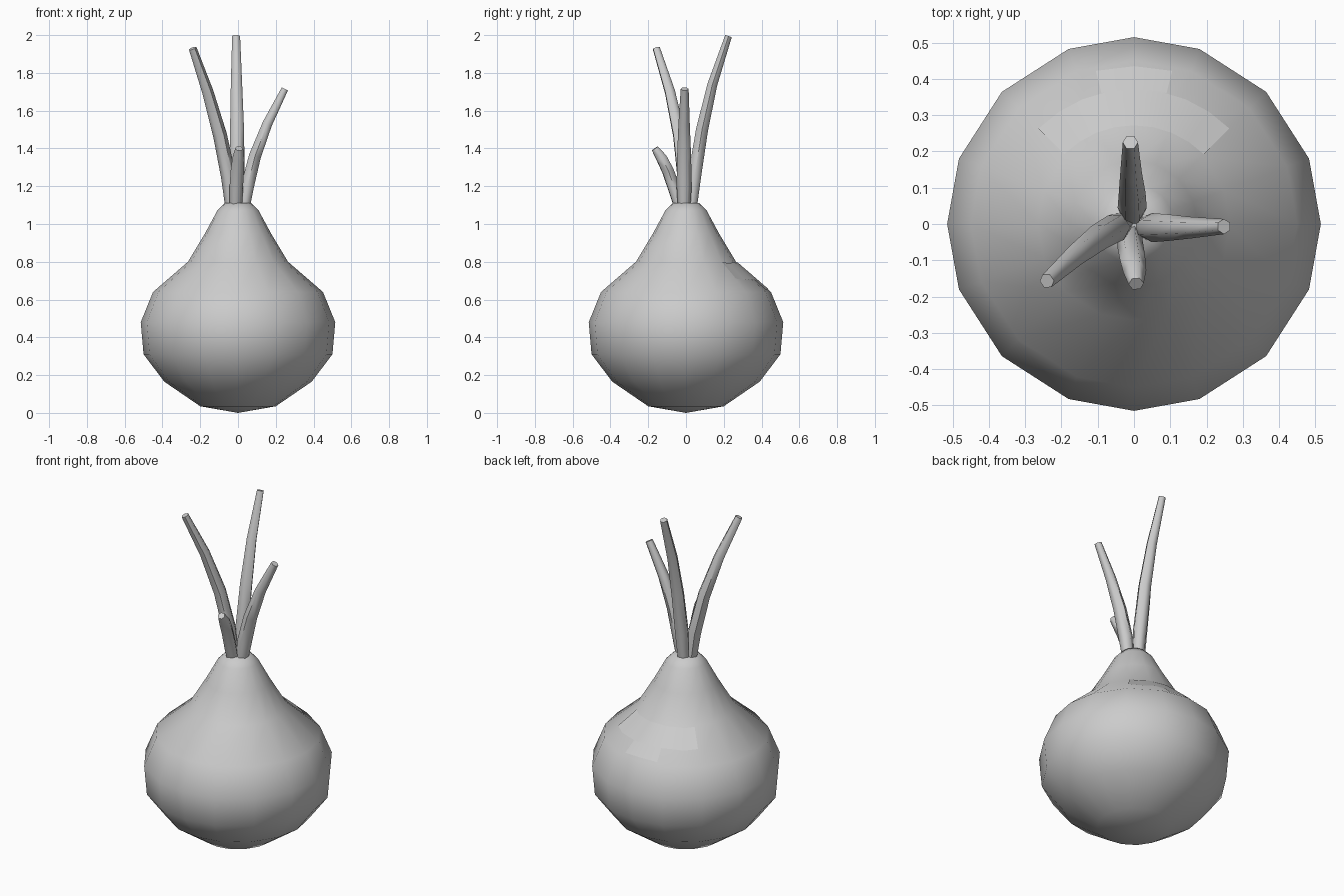
import bpy, bmesh, math
from mathutils import Vector
from mathutils.bvhtree import BVHTree

cube = bpy.data.objects.get("Cube")
if cube:
    bpy.data.objects.remove(cube, do_unlink=True)

GREY = (0.6, 0.6, 0.6, 1)
mat = bpy.data.materials.new("plain_grey")
mat.use_nodes = True
mat.diffuse_color = GREY
bsdf = mat.node_tree.nodes["Principled BSDF"]
bsdf.inputs["Base Color"].default_value = GREY
bsdf.inputs["Roughness"].default_value = 0.8


def add_object(name, data):
    obj = bpy.data.objects.new(name, data)
    bpy.context.collection.objects.link(obj)
    data.materials.append(mat)
    bpy.ops.object.select_all(action="DESELECT")
    obj.select_set(True)
    bpy.context.view_layer.objects.active = obj
    return obj


def finish(name, bm):
    bmesh.ops.recalc_face_normals(bm, faces=bm.faces)
    mesh = bpy.data.meshes.new(name)
    bm.to_mesh(mesh)
    bm.free()
    add_object(name, mesh)
    bpy.ops.object.shade_smooth_by_angle(angle=math.radians(50))


# Bulb: a profile of (radius, height) turned around the z axis
profile = [(0.2, 0.035), (0.39, 0.165), (0.5, 0.31), (0.515, 0.48), (0.45, 0.64),
           (0.265, 0.80), (0.175, 0.95), (0.11, 1.07), (0.07, 1.11)]
angles = [math.radians(90 * q + a) for q in range(4) for a in (0, 20.5, 45, 69.5)]
bm = bmesh.new()
rings = [[bm.verts.new((r * math.cos(a), r * math.sin(a), z)) for a in angles]
         for r, z in profile]
n = len(angles)
for low, high in zip(rings, rings[1:]):
    for i in range(n):
        j = (i + 1) % n
        bm.faces.new((low[i], low[j], high[j], high[i]))
for ring, z in ((rings[0], 0), (rings[-1], 1.115)):
    tip = bm.verts.new((0, 0, z))
    for i in range(n):
        bm.faces.new((ring[i], ring[(i + 1) % n], tip))
bmesh.ops.recalc_face_normals(bm, faces=bm.faces)
surface = BVHTree.FromBMesh(bm)
finish("bulb", bm)

# Patch on the back: a curved band and a tab, laid on the bulb
bm = bmesh.new()


def lay_strip(r_in, r_out, start, end, steps):
    rows = []
    for r in (r_in, (r_in + r_out) / 2, r_out):
        row = []
        for k in range(steps + 1):
            a = math.radians(start + (end - start) * k / steps)
            origin = Vector((r * math.cos(a), r * math.sin(a), 3))
            hit = surface.ray_cast(origin, Vector((0, 0, -1)))
            row.append(bm.verts.new(hit[0] + hit[1] * 0.003))
        rows.append(row)
    for a, b in zip(rows, rows[1:]):
        for k in range(steps):
            bm.faces.new((a[k], b[k], b[k + 1], a[k + 1]))


lay_strip(0.27, 0.37, 45, 135, 8)
lay_strip(0.37, 0.433, 76, 104, 2)
bmesh.ops.remove_doubles(bm, verts=bm.verts, dist=0.0005)
finish("back_patch", bm)


# Shoots: tapered, bent six-sided tubes
def shoot(name, points, radii):
    curve = bpy.data.curves.new(name, "CURVE")
    curve.dimensions = "3D"
    curve.bevel_depth = 1
    curve.bevel_resolution = 1
    curve.use_fill_caps = True
    spline = curve.splines.new("POLY")
    spline.points.add(len(points) - 1)
    for p, co, r in zip(spline.points, points, radii):
        p.co = (*co, 1)
        p.radius = r
    add_object(name, curve)
    bpy.ops.object.convert(target="MESH")
    bpy.ops.object.shade_smooth_by_angle(angle=math.radians(60))


taper = (0.034, 0.04, 0.037, 0.03, 0.021)
shoot("back_shoot", [(-0.005, 0.03, 1.1), (-0.005, 0.045, 1.25), (-0.005, 0.085, 1.5),
                     (-0.008, 0.14, 1.74), (-0.01, 0.225, 1.995)], taper)
shoot("right_shoot", [(-0.035, 0, 1.1), (-0.05, -0.01, 1.25), (-0.095, -0.035, 1.47),
                      (-0.16, -0.085, 1.7), (-0.24, -0.157, 1.93)], taper)
shoot("left_shoot", [(0.035, -0.01, 1.1), (0.05, -0.01, 1.2), (0.09, -0.01, 1.36),
                     (0.155, -0.01, 1.53), (0.248, -0.007, 1.715)], taper)
shoot("front_shoot", [(-0.012, -0.035, 1.1), (-0.01, -0.06, 1.18), (-0.004, -0.095, 1.28),
                      (0.002, -0.13, 1.35), (0.006, -0.165, 1.4)],
      (0.034, 0.036, 0.035, 0.032, 0.021))
